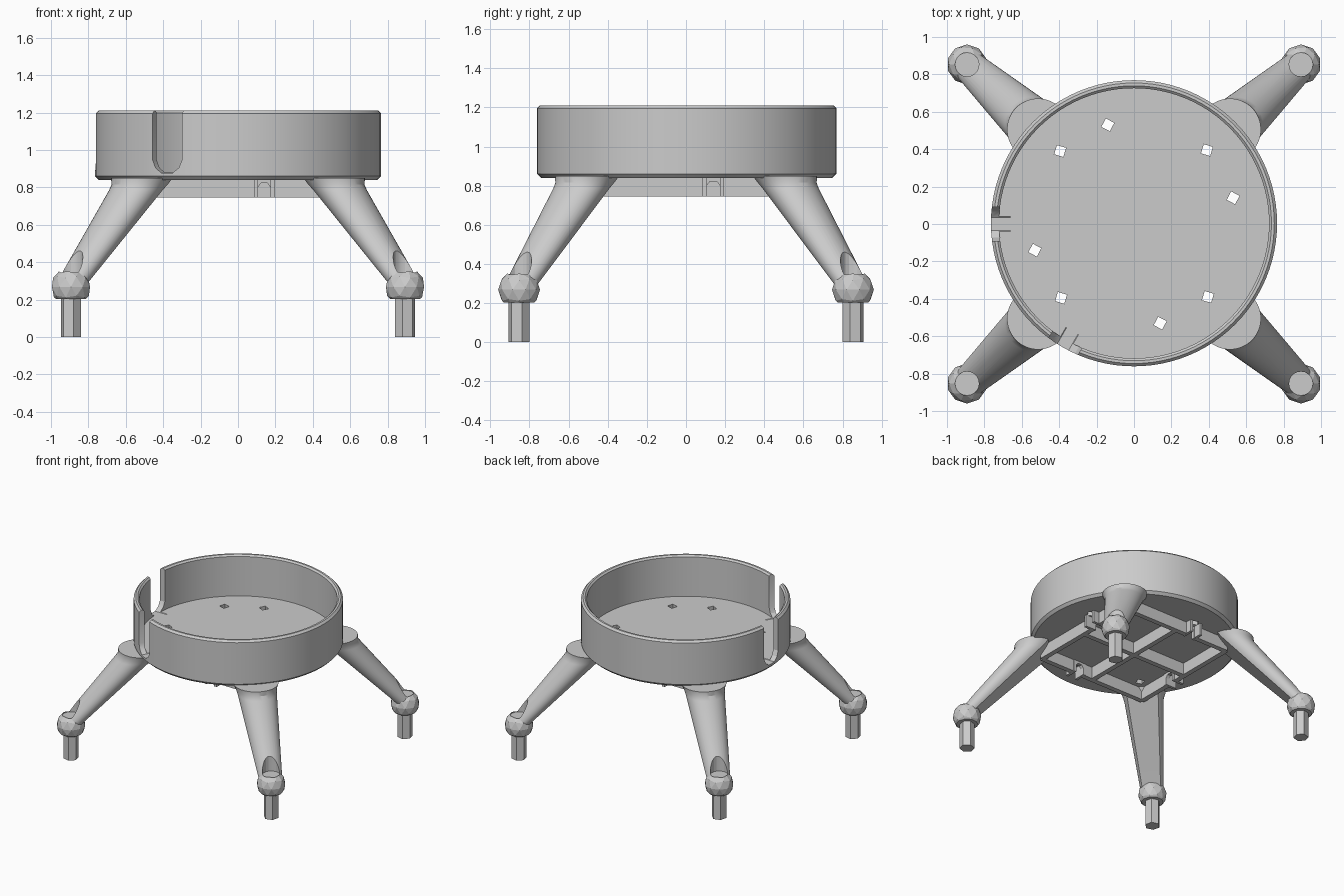
import bpy, bmesh
from math import pi, sin, cos, radians, acos, sqrt
from mathutils import Matrix, Vector

if "Cube" in bpy.data.objects:
    bpy.data.objects.remove(bpy.data.objects["Cube"])

FX, FY = 0.893, 0.853          # foot centre in one quadrant


def finish(bm, name, smooth=True):
    bmesh.ops.recalc_face_normals(bm, faces=bm.faces)
    me = bpy.data.meshes.new(name)
    bm.to_mesh(me)
    bm.free()
    ob = bpy.data.objects.new(name, me)
    bpy.context.collection.objects.link(ob)
    if smooth:
        activate(ob)
        bpy.ops.object.shade_smooth_by_angle(angle=radians(30))
    return ob


def activate(ob):
    bpy.ops.object.select_all(action='DESELECT')
    ob.select_set(True)
    bpy.context.view_layer.objects.active = ob


def apply_all(ob):
    activate(ob)
    for m in list(ob.modifiers):
        bpy.ops.object.modifier_apply(modifier=m.name)


def cut(ob, cutter):
    m = ob.modifiers.new("cut", 'BOOLEAN')
    m.operation, m.solver, m.object = 'DIFFERENCE', 'EXACT', cutter
    apply_all(ob)
    cutter.hide_render = True
    bpy.data.objects.remove(cutter)


def mirror_xy(ob):
    m = ob.modifiers.new("four", 'MIRROR')
    m.use_axis = (True, True, False)
    m.use_mirror_merge = False
    apply_all(ob)


def box(bm, x0, x1, y0, y1, z0, z1, rot=0):
    mat = (Matrix.Rotation(rot, 4, 'Z')
           @ Matrix.Translation(((x0 + x1) / 2, (y0 + y1) / 2, (z0 + z1) / 2))
           @ Matrix.Diagonal((x1 - x0, y1 - y0, z1 - z0, 1)))
    bmesh.ops.create_cube(bm, size=1, matrix=mat)


def prism(bm, x, y, r, z0, z1, n, turn=0):
    mat = Matrix.Translation((x, y, (z0 + z1) / 2)) @ Matrix.Rotation(turn, 4, 'Z')
    bmesh.ops.create_cone(bm, cap_ends=True, segments=n, radius1=r, radius2=r,
                          depth=z1 - z0, matrix=mat)


def loft(bm, rings):
    rings = [[bm.verts.new(p) for p in ring] for ring in rings]
    n = len(rings[0])
    for a, b in zip(rings, rings[1:]):
        for i in range(n):
            j = (i + 1) % n
            bm.faces.new((a[i], a[j], b[j], b[i]))
    bm.faces.new(rings[0])
    bm.faces.new(rings[-1])


# holder cup: turned profile, outside up and inside down
N = 96
profile = [(0.745, 0.84), (0.765, 0.86), (0.765, 1.195), (0.75, 1.21),
           (0.735, 1.21), (0.722, 1.198), (0.722, 0.88)]
bm = bmesh.new()
loft(bm, [[(r * cos(2 * pi * i / N), 0.004 + r * sin(2 * pi * i / N), z)
           for i in range(N)] for r, z in profile])
cup = finish(bm, "cup")

# two round-bottomed wall slots
bm = bmesh.new()
slot = [(-0.09, 1.3), (-0.09, 0.945), (-0.072, 0.905), (-0.035, 0.877),
        (0.035, 0.877), (0.072, 0.905), (0.09, 0.945), (0.09, 1.3)]
for ang in (180, 240):
    m = Matrix.Rotation(radians(ang), 3, 'Z')
    loft(bm, [[m @ Vector((x, y, z)) for y, z in slot] for x in (0.66, 0.85)])
# small floor holes
for k in range(4):
    m = Matrix.Rotation(k * pi / 2, 3, 'Z')
    for p, turn in (((0.39, 0.395, 0), 0.5), ((0.14, -0.53, 0), 0.3)):
        q = m @ Vector(p)
        prism(bm, q.x, q.y, 0.036, 0.7, 1.0, 4, turn + k * pi / 2)
cut(cup, finish(bm, "cup_cutter", False))
activate(cup)
bpy.ops.object.shade_smooth_by_angle(angle=radians(30))

# underside frame: square of ribs with notches, plus a central cross
Z0, Z1, H = 0.745, 0.845, 0.48
bm = bmesh.new()
for k in range(4):
    rot = k * pi / 2
    box(bm, -H, 0.09, -H - 0.02, -H + 0.02, Z0, Z1, rot)
    box(bm, 0.19, H, -H - 0.02, -H + 0.02, Z0, Z1, rot)
    box(bm, 0.02, H - 0.02, -0.02, 0.02, Z0, Z1, rot)
box(bm, -0.02, 0.02, -0.02, 0.02, Z0, Z1)
finish(bm, "underside_frame", False)

# clip brackets around the four side holes
bm = bmesh.new()
arch = [(-0.055, Z0), (-0.055, 0.845), (0.055, 0.845), (0.055, Z0), (0.033, Z0),
        (0.033, 0.80), (0.018, 0.822), (-0.018, 0.822), (-0.033, 0.80), (-0.033, Z0)]
for k in range(4):
    m = Matrix.Rotation(k * pi / 2, 3, 'Z')
    loft(bm, [[m @ Vector((0.14 + x, y, z)) for x, z in arch] for y in (-0.485, -0.455)])
    for x in (0.085, 0.173):
        box(bm, x, x + 0.022, -0.55, -0.486, Z0, 0.845, k * pi / 2)
finish(bm, "clip_brackets", False)


# tapered legs, round outside and flat on the inner lower side
def leg_ring(cx, cy, r, z, flat=0.6, n=28):
    u = Vector((FX, FY, 0)).normalized()
    t = Vector((-u.y, u.x, 0))
    lim = acos(-flat)
    return [Vector((cx, cy, z)) + r * (cos(a) * u + sin(a) * t)
            for a in (-lim + 2 * lim * i / (n - 1) for i in range(n))]


bm = bmesh.new()
loft(bm, [leg_ring(FX + 0.003, FY + 0.003, 0.083, 0.275),
          leg_ring(0.545, 0.535, 0.144, 0.785),
          leg_ring(0.525, 0.517, 0.151, 0.815),
          leg_ring(0.513, 0.505, 0.166, 0.85)])
legs = finish(bm, "legs")


def screw_cutter():
    bm = bmesh.new()
    prism(bm, FX, FY, 0.064, 0.34, 0.8, 20)
    return finish(bm, "screw_cutter", False)


cut(legs, screw_cutter())
activate(legs)
bpy.ops.object.shade_smooth_by_angle(angle=radians(30))
mirror_xy(legs)

# faceted ankle balls with a flat underside
bm = bmesh.new()
bmesh.ops.create_icosphere(bm, subdivisions=2, radius=0.107,
                           matrix=Matrix.Translation((FX, FY, 0.268)))
bmesh.ops.bisect_plane(bm, geom=bm.verts[:] + bm.edges[:] + bm.faces[:],
                       plane_co=(0, 0, 0.203), plane_no=(0, 0, -1), clear_outer=True)
bmesh.ops.holes_fill(bm, edges=[e for e in bm.edges if e.is_boundary])
ankles = finish(bm, "ankles", False)
cut(ankles, screw_cutter())
mirror_xy(ankles)

# six-sided foot pegs
bm = bmesh.new()
prism(bm, FX, FY, 0.056, 0, 0.21, 6, 0.25)
pegs = finish(bm, "foot_pegs", False)
mirror_xy(pegs)
